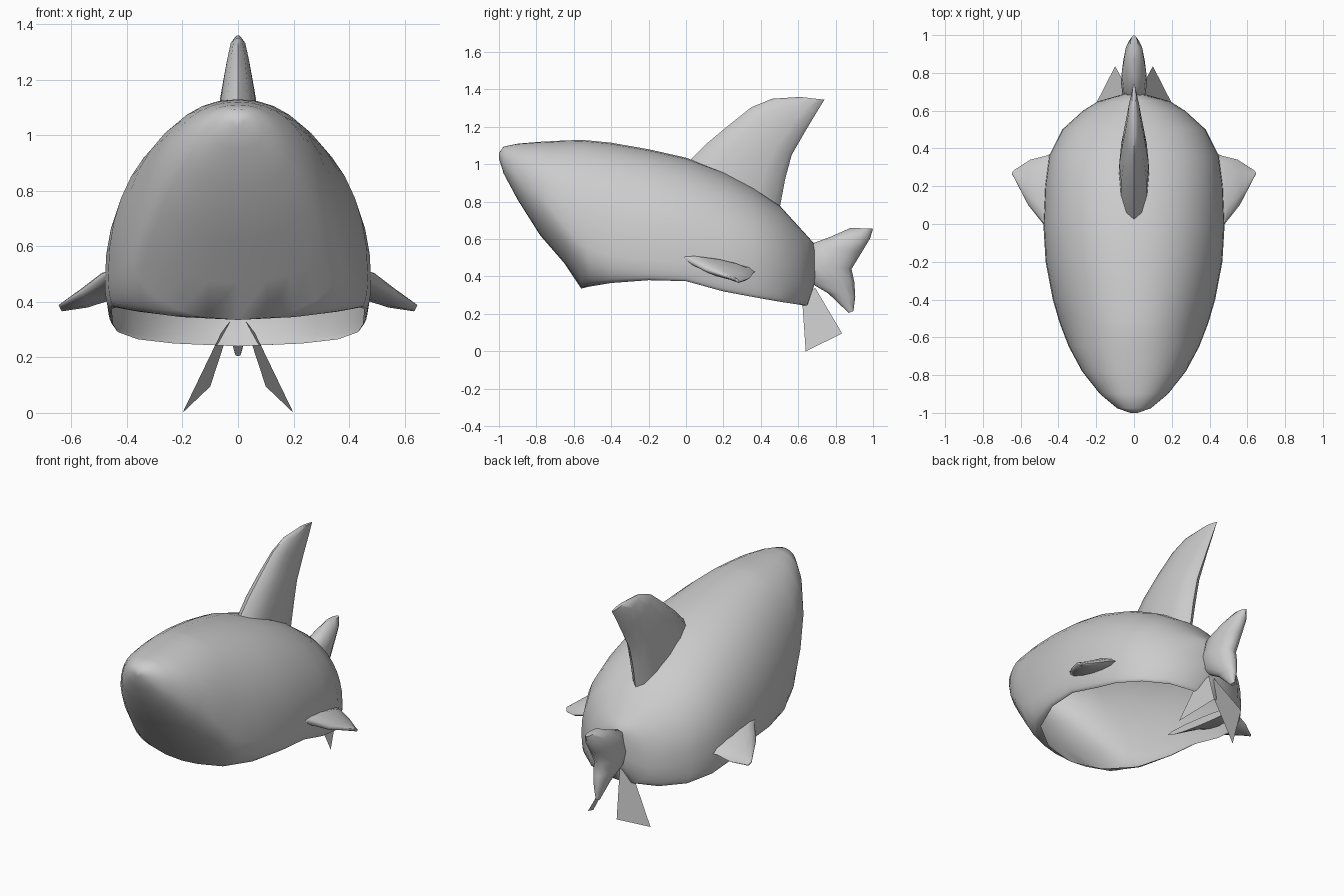
import bpy, bmesh, math
from mathutils import Vector

cube = bpy.data.objects.get("Cube")
if cube:
    bpy.data.objects.remove(cube, do_unlink=True)

grey = bpy.data.materials.new("plain grey")
grey.use_nodes = True
COLOUR = (0.6, 0.6, 0.6, 1)
grey.diffuse_color = COLOUR
grey.node_tree.nodes["Principled BSDF"].inputs["Base Color"].default_value = COLOUR


def finish(name, bm, angle=60):
    bmesh.ops.remove_doubles(bm, verts=bm.verts, dist=0.0005)
    bmesh.ops.recalc_face_normals(bm, faces=bm.faces)
    mesh = bpy.data.meshes.new(name)
    bm.to_mesh(mesh)
    bm.free()
    mesh.materials.append(grey)
    ob = bpy.data.objects.new(name, mesh)
    bpy.context.collection.objects.link(ob)
    bpy.ops.object.select_all(action='DESELECT')
    ob.select_set(True)
    bpy.context.view_layer.objects.active = ob
    bpy.ops.object.shade_smooth_by_angle(angle=math.radians(angle))
    return ob


def skin(bm, rows, closed):
    """Join neighbouring rows of points with quads."""
    grid = [[bm.verts.new(p) for p in row] for row in rows]
    n = len(grid[0])
    for r, s in zip(grid, grid[1:]):
        for i in range(n if closed else n - 1):
            j = (i + 1) % n
            bm.faces.new((r[i], r[j], s[j], s[i]))
    return grid


def fin(name, rows, side, sign=1):
    """Loft lens sections; each row is front point, back point, half thickness."""
    bm = bmesh.new()
    loops = []
    for a, b, t in rows:
        a, b, loop = Vector(a), Vector(b), []
        for i in range(12):
            ang = math.tau * i / 12
            p = a.lerp(b, 0.5 - 0.5 * math.cos(ang)) + Vector(side) * t * math.sin(ang)
            loop.append((p.x * sign, p.y, p.z))
        loops.append(loop)
    grid = skin(bm, loops, True)
    bm.faces.new(grid[0])
    bm.faces.new(grid[-1])
    return finish(name, bm)


# Body shell, open underneath: y, top z, half width, widest z, rim x, rim z
STATIONS = [
    (-1.0, 1.06, 0.02, 1.05, 0, 1.03),
    (-0.975, 1.095, 0.09, 1.01, 0, 0.95),
    (-0.9, 1.11, 0.18, 0.93, 0, 0.81),
    (-0.78, 1.12, 0.275, 0.82, 0, 0.62),
    (-0.65, 1.127, 0.345, 0.67, 0, 0.47),
    (-0.56, 1.13, 0.38, 0.58, 0, 0.335),
    (-0.52, 1.127, 0.395, 0.55, 0.2, 0.345),
    (-0.4, 1.115, 0.43, 0.51, 0.36, 0.365),
    (-0.2, 1.08, 0.468, 0.49, 0.44, 0.38),
    (0.0, 1.035, 0.48, 0.47, 0.455, 0.375),
    (0.2, 0.96, 0.472, 0.44, 0.45, 0.32),
    (0.36, 0.875, 0.45, 0.42, 0.43, 0.29),
    (0.5, 0.78, 0.38, 0.40, 0.36, 0.265),
    (0.6, 0.67, 0.27, 0.38, 0.23, 0.25),
    (0.65, 0.615, 0.19, 0.37, 0, 0.24),
    (0.69, 0.57, 0.05, 0.42, 0, 0.37),
]


def half_section(y, top, w, zm, xr, zr):
    pts = []
    for i in range(11):
        a = math.pi / 2 * i / 10
        pts.append((w * math.sin(a) ** 0.92, y, zm + (top - zm) * max(0, math.cos(a)) ** 0.92))
    for i in range(1, 7):
        a = math.pi / 2 * i / 6
        pts.append((xr + (w - xr) * max(0, math.cos(a)) ** 0.9, y, zm + (zr - zm) * math.sin(a)))
    return pts


bm = bmesh.new()
rows = []
for s in STATIONS:
    half = half_section(*s)
    rows.append([(-x, y, z) for x, y, z in reversed(half[1:])] + half)
grid = skin(bm, rows, False)
bm.faces.new(grid[0])
bm.faces.new(grid[-1])
finish("body_shell", bm)

# Dorsal fin: side outline points as (y, z) pairs with half thickness
DORSAL = [
    ((0.02, 1.02), (0.50, 0.76), 0.08),
    ((0.11, 1.11), (0.53, 0.92), 0.078),
    ((0.23, 1.21), (0.565, 1.05), 0.065),
    ((0.35, 1.305), (0.64, 1.18), 0.045),
    ((0.46, 1.35), (0.70, 1.28), 0.03),
    ((0.61, 1.36), (0.74, 1.345), 0.01),
]
# Tail fin with an upper and a lower lobe
TAIL = [
    ((0.88, 0.66), (1.0, 0.655), 0.02),
    ((0.78, 0.615), (0.985, 0.605), 0.05),
    ((0.66, 0.57), (0.94, 0.53), 0.065),
    ((0.62, 0.46), (0.885, 0.44), 0.07),
    ((0.64, 0.38), (0.9, 0.37), 0.06),
    ((0.76, 0.31), (0.905, 0.29), 0.035),
    ((0.87, 0.205), (0.895, 0.215), 0.01),
]
for name, outline in (("dorsal_fin", DORSAL), ("tail_fin", TAIL)):
    fin(name, [((0, *a), (0, *b), t) for a, b, t in outline], (1, 0, 0))

# Side fins and flat lower fins, mirrored
PECTORAL = [
    ((0.42, -0.2, 0.51), (0.42, 0.38, 0.43), 0.04),
    ((0.48, 0.0, 0.49), (0.47, 0.36, 0.42), 0.04),
    ((0.56, 0.1, 0.435), (0.55, 0.34, 0.39), 0.028),
    ((0.645, 0.265, 0.385), (0.635, 0.285, 0.37), 0.01),
]
LOWER = [(0.06, 0.62, 0.29), (0.2, 0.64, 0.0), (0.1, 0.835, 0.095), (0.02, 0.69, 0.34)]
for label, sign in (("left", 1), ("right", -1)):
    fin(label + "_side_fin", PECTORAL, (0.4, 0, 0.9), sign)
    bm = bmesh.new()
    bm.faces.new([bm.verts.new((x * sign, y, z)) for x, y, z in LOWER])
    finish(label + "_lower_fin", bm)
